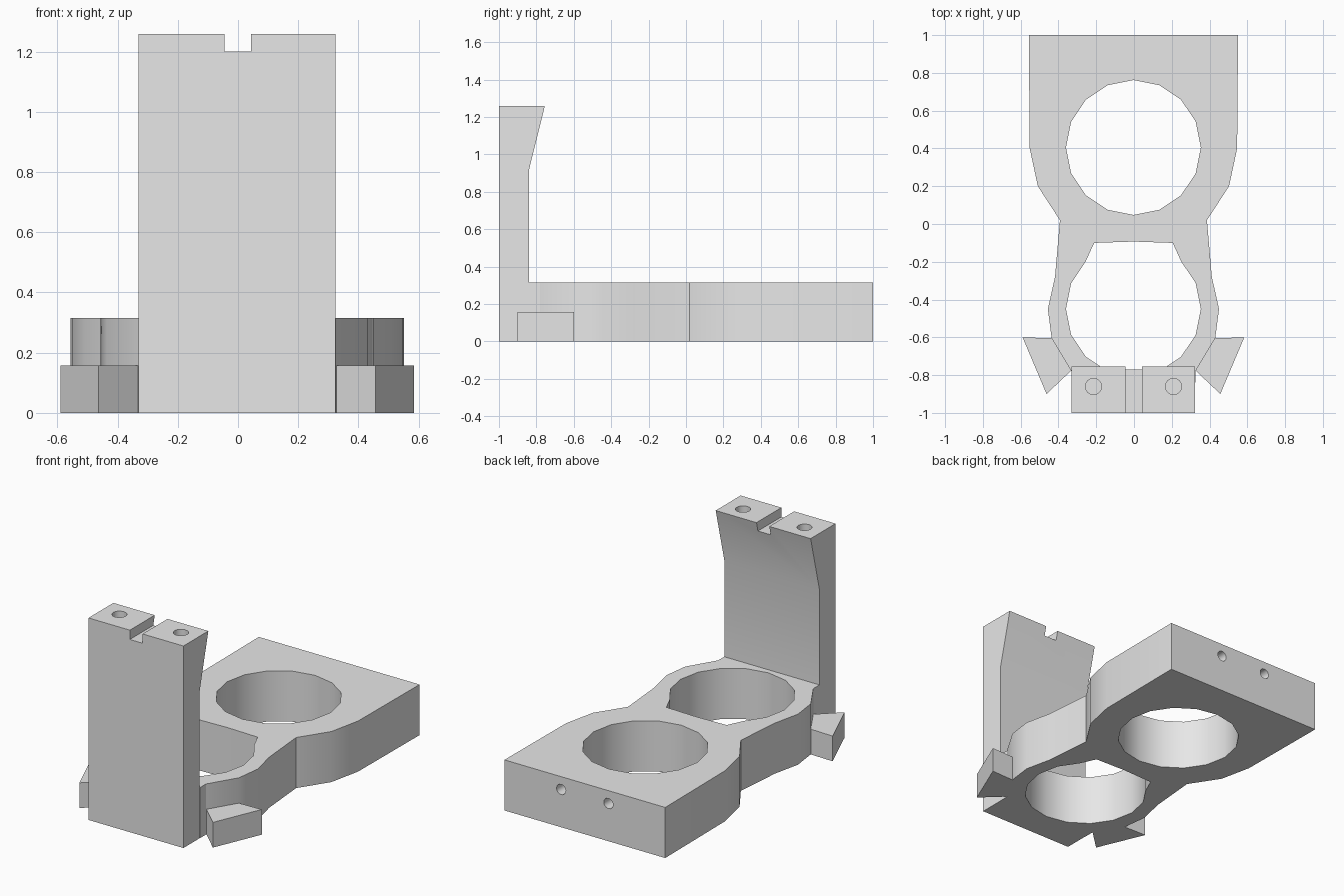
import bpy, bmesh, math

if "Cube" in bpy.data.objects:
    bpy.data.objects.remove(bpy.data.objects["Cube"])

grey = bpy.data.materials.new("light grey")
grey.use_nodes = True
grey.diffuse_color = (0.8, 0.8, 0.8, 1)
grey.node_tree.nodes["Principled BSDF"].inputs["Base Color"].default_value = (0.8, 0.8, 0.8, 1)

MID = -0.003      # centre line of the bracket
PLATE_TOP = 0.315


def prism(name, points, low, high, axis="z"):
    """Extrude a closed outline along an axis; outline pairs are xy, yz or xz."""
    place = {"z": lambda a, b, h: (a, b, h),
             "x": lambda a, b, h: (h, a, b),
             "y": lambda a, b, h: (a, h, b)}[axis]
    bm = bmesh.new()
    rings = [[bm.verts.new(place(a, b, h)) for a, b in points] for h in (low, high)]
    bm.faces.new(rings[0])
    bm.faces.new(rings[1])
    for i in range(len(points)):
        j = (i + 1) % len(points)
        bm.faces.new((rings[0][i], rings[0][j], rings[1][j], rings[1][i]))
    bmesh.ops.recalc_face_normals(bm, faces=bm.faces)
    mesh = bpy.data.meshes.new(name)
    bm.to_mesh(mesh)
    bm.free()
    mesh.materials.append(grey)
    obj = bpy.data.objects.new(name, mesh)
    bpy.context.collection.objects.link(obj)
    return obj


def circle(a, b, radius, sides=16):
    return [(a + radius * math.cos(math.tau * i / sides),
             b + radius * math.sin(math.tau * i / sides)) for i in range(sides)]


def mirrored(half):
    """Complete a right-hand half outline about the centre line."""
    return [(MID + x, y) for x, y in half] + [(MID - x, y) for x, y in reversed(half) if x > 0]


def activate(obj):
    bpy.ops.object.select_all(action="DESELECT")
    obj.select_set(True)
    bpy.context.view_layer.objects.active = obj


def cut(obj, cutter):
    cutter.hide_render = True
    activate(obj)
    mod = obj.modifiers.new("cut", "BOOLEAN")
    mod.operation = "DIFFERENCE"
    mod.solver = "EXACT"
    mod.object = cutter
    bpy.ops.object.modifier_apply(modifier=mod.name)
    bpy.data.objects.remove(cutter)


# Base plate with a narrow waist
plate = prism("base_plate", mirrored([
    (0.554, 1), (0.549, 0.4), (0.506, 0.2), (0.389, 0.02), (0.415, -0.28),
    (0.453, -0.45), (0.433, -0.605), (0.328, -0.78), (0.328, -0.84)]), 0, PLATE_TOP)

# Round rear opening
cut(plate, prism("rear_opening", circle(MID, 0.405, 0.357), -0.1, 0.5))

# Front opening: a circle whose rear arc is squared off
front = [(x - MID, y) for x, y in circle(MID, -0.45, 0.357)]
lower = sorted([p for p in front if p[0] > 0.01 and p[1] < -0.15], key=lambda p: -p[1])
cut(plate, prism("front_opening", mirrored(
    [(0, -0.093), (0.208, -0.1)] + lower + [(0, -0.807)]), -0.1, 0.5))

# Screw holes in the rear edge
for side in (-1, 1):
    cut(plate, prism("rear_screw_hole", circle(MID + side * 0.163, 0.235, 0.032),
                     0.82, 1.1, "y"))

# Upright with a leaning lip at the top
upright = prism("upright", [(-1, 0), (-0.84, 0), (-0.84, PLATE_TOP), (-0.84, 0.915),
                            (-0.755, 1.258), (-1, 1.258)], MID - 0.327, MID + 0.327, "x")
cut(upright, prism("top_notch", [(-0.045, 1.2), (0.043, 1.2), (0.043, 1.4), (-0.045, 1.4)],
                   -1.1, -0.6, "y"))
for side in (-1, 1):
    cut(upright, prism("top_screw_hole", circle(MID + side * 0.212, -0.86, 0.043), 1.03, 1.4))

# Slanted feet beside the upright
feet = []
for side, name in ((1, "left_foot"), (-1, "right_foot")):
    outline = [(0.587, -0.6), (0.433, -0.605), (0.328, -0.775), (0.46, -0.9)]
    feet.append(prism(name, [(MID + side * x, y) for x, y in outline], 0, 0.157))

for obj in [plate, upright] + feet:
    activate(obj)
    bpy.ops.object.shade_smooth_by_angle(angle=math.radians(30))
